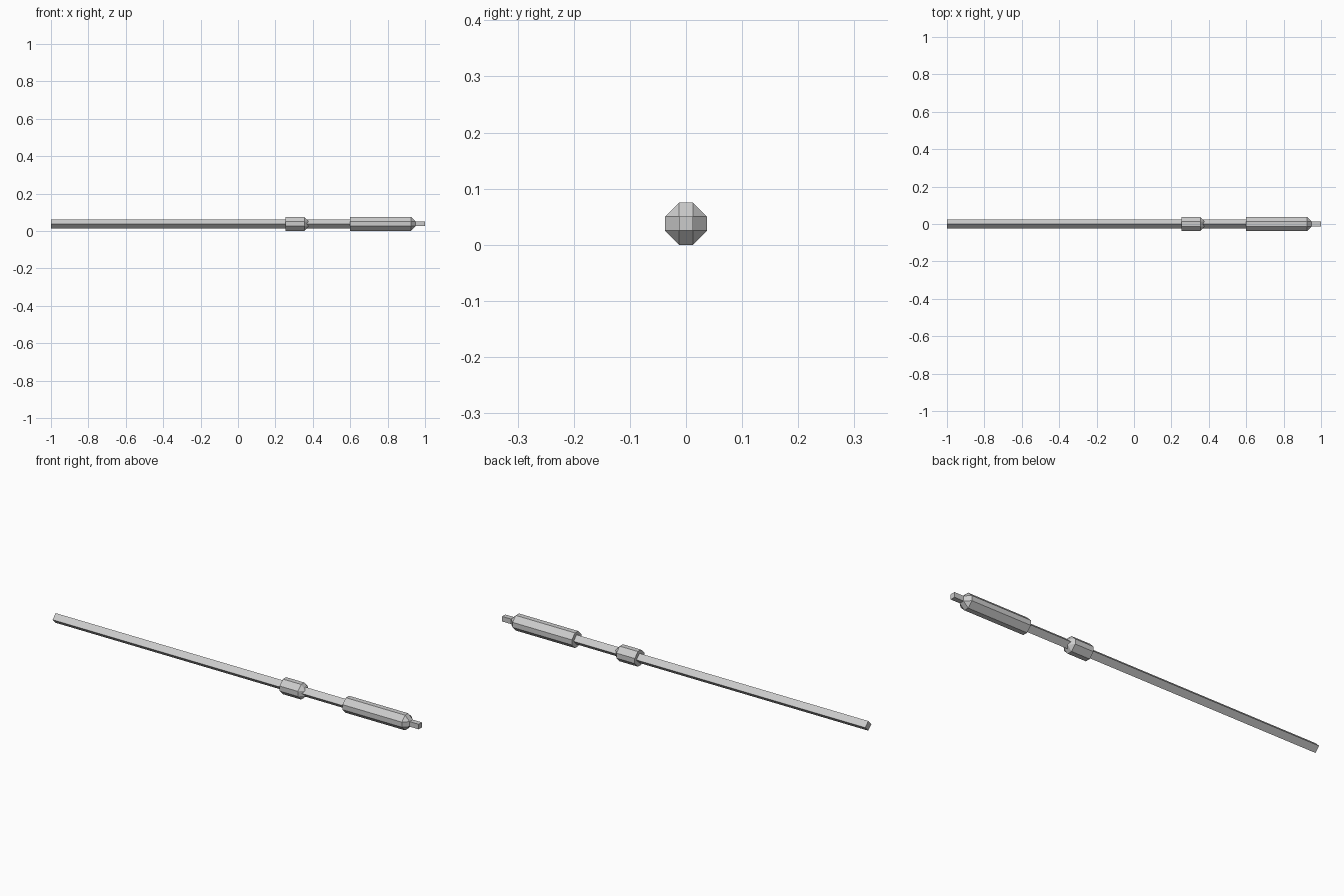
import bpy, bmesh

if "Cube" in bpy.data.objects:
    bpy.data.objects.remove(bpy.data.objects["Cube"])

ZC = 0.0375   # axis height
R = 0.0375    # half width of the thick octagonal parts
C = 0.0125    # half width of their flats and of the tip
S = 0.024     # shaft diamond half diagonal

SQUARE = [(a, b) for a in (-C, C) for b in (-C, C)]
OCTAGON = [(a * p, b * q) for a, b in ((R, C), (C, R)) for p in (-1, 1) for q in (-1, 1)]
DIAMOND = [(S, 0), (0, S), (-S, 0), (0, -S)]


def hull(name, sections):
    """Convex solid through (x, yz profile) sections along the axis."""
    bm = bmesh.new()
    for x, profile in sections:
        for y, z in profile:
            bm.verts.new((x, y, z + ZC))
    bmesh.ops.convex_hull(bm, input=bm.verts[:])
    bmesh.ops.dissolve_limit(bm, angle_limit=0.01, verts=bm.verts[:], edges=bm.edges[:])
    bmesh.ops.recalc_face_normals(bm, faces=bm.faces[:])
    mesh = bpy.data.meshes.new(name)
    bm.to_mesh(mesh)
    bm.free()
    obj = bpy.data.objects.new(name, mesh)
    bpy.context.collection.objects.link(obj)
    return obj


# long four-sided shaft
hull("shaft", [(-1, DIAMOND), (0.61, DIAMOND)])
# chamfered collar and handle
hull("collar", [(0.255, OCTAGON), (0.355, OCTAGON), (0.377, SQUARE)])
hull("handle", [(0.6, OCTAGON), (0.925, OCTAGON), (0.95, SQUARE)])
# square end peg
hull("tip", [(0.94, SQUARE), (1, SQUARE)])
